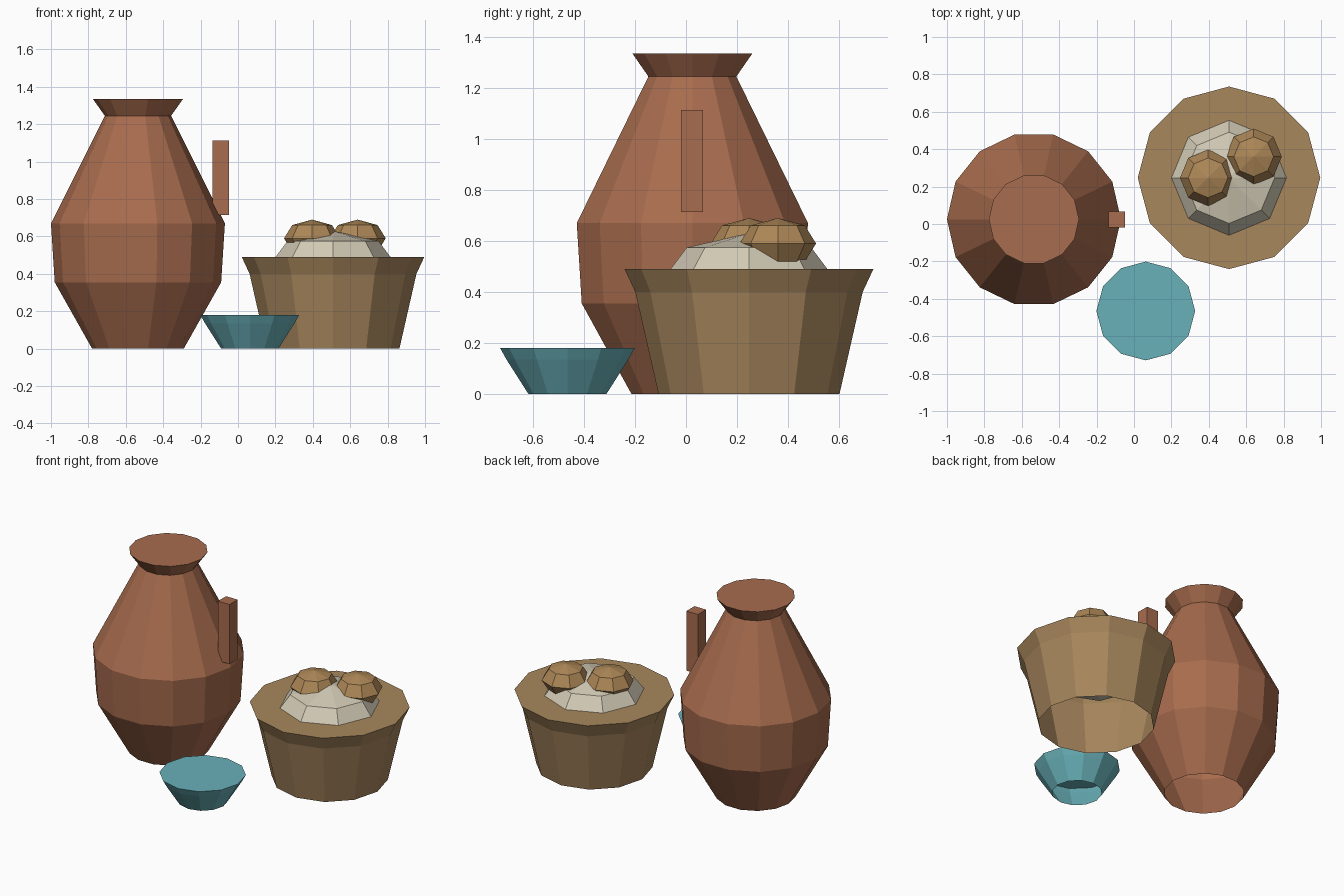
import bpy
import bmesh
import math

cube = bpy.data.objects.get("Cube")
if cube:
    bpy.data.objects.remove(cube, do_unlink=True)


def make_material(name, rgb):
    # convert display colour (0-255) to linear
    linear = [((c / 255 + 0.055) / 1.055) ** 2.4 for c in rgb] + [1.0]
    mat = bpy.data.materials.new(name)
    mat.use_nodes = True
    mat.diffuse_color = linear
    bsdf = mat.node_tree.nodes["Principled BSDF"]
    bsdf.inputs["Base Color"].default_value = linear
    bsdf.inputs["Roughness"].default_value = 0.9
    return mat


clay = make_material("terracotta", (168, 108, 78))
wicker = make_material("wicker tan", (168, 135, 93))
glaze = make_material("teal glaze", (105, 177, 185))
grain = make_material("pale grain", (211, 203, 182))
crust = make_material("bread crust", (173, 135, 87))


def add_object(name, bm, mat, location):
    mesh = bpy.data.meshes.new(name)
    bm.to_mesh(mesh)
    bm.free()
    mesh.materials.append(mat)
    obj = bpy.data.objects.new(name, mesh)
    obj.location = location
    bpy.context.scene.collection.objects.link(obj)
    return obj


def vessel(name, centre, sides, profile, mat):
    """Turn a (radius, height) profile; open underneath, closed on top."""
    bm = bmesh.new()
    rings = []
    for radius, z in profile:
        angles = [math.tau * i / sides for i in range(sides)]
        rings.append([bm.verts.new((radius * math.cos(a), radius * math.sin(a), z))
                      for a in angles])
    for low, high in zip(rings, rings[1:]):
        for i in range(sides):
            j = (i + 1) % sides
            bm.faces.new((low[i], low[j], high[j], high[i]))
    bm.faces.new(rings[-1])
    return add_object(name, bm, mat, (*centre, 0))


def mound(name, location, radius, half_height, mat):
    """Squashed eight-sided sphere."""
    bm = bmesh.new()
    bmesh.ops.create_uvsphere(bm, u_segments=8, v_segments=4, radius=1)
    bmesh.ops.scale(bm, vec=(radius, radius, half_height), verts=bm.verts)
    return add_object(name, bm, mat, location)


# Tall jar with flared rim
vessel("jar", (-0.535, 0.025), 14,
       [(0.245, 0), (0.445, 0.355), (0.465, 0.67), (0.177, 1.245), (0.241, 1.335)], clay)

# Upright jar handle
bm = bmesh.new()
bmesh.ops.create_cube(bm, size=1)
bmesh.ops.scale(bm, vec=(0.086, 0.086, 0.4), verts=bm.verts)
add_object("jar_handle", bm, clay, (-0.092, 0.023, 0.914))

# Basket with flared rim
vessel("basket", (0.508, 0.247), 12,
       [(0.355, 0), (0.446, 0.4), (0.488, 0.49)], wicker)

# Grain heap and two loaves resting on it
mound("grain_heap", (0.508, 0.247, 0.44), 0.345, 0.19, grain)
mound("loaf_left", (0.64, 0.36, 0.59), 0.15, 0.1, crust)
mound("loaf_right", (0.396, 0.247, 0.59), 0.15, 0.1, crust)

# Small bowl
vessel("bowl", (0.063, -0.465), 12,
       [(0.153, 0), (0.239, 0.135), (0.264, 0.18)], glaze)
